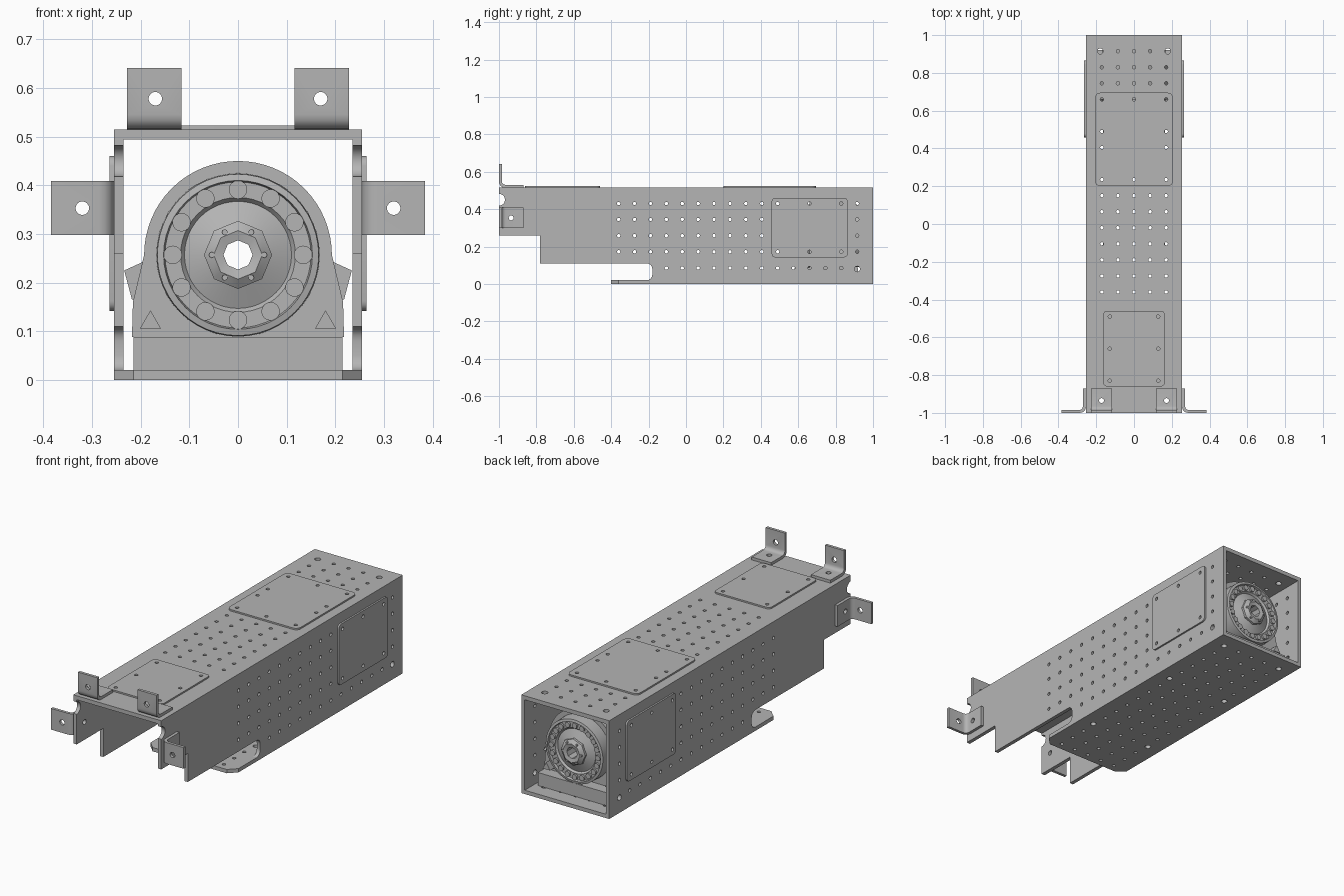
import bpy, bmesh
from math import pi, sin, cos
from mathutils import Matrix, Vector

if "Cube" in bpy.data.objects:
    bpy.data.objects.remove(bpy.data.objects["Cube"])

grey = bpy.data.materials.new("plain grey")
grey.use_nodes = True
TONE = (0.46, 0.46, 0.46, 1)
grey.diffuse_color = TONE
grey.node_tree.nodes["Principled BSDF"].inputs["Base Color"].default_value = TONE

AXIS_Z = 0.257   # height of the drive axis
MID_Y = 0.76     # middle of the drive along the tube
PITCH = 0.085    # hole spacing


def finish(name, bm):
    bmesh.ops.recalc_face_normals(bm, faces=bm.faces)
    mesh = bpy.data.meshes.new(name)
    bm.to_mesh(mesh)
    bm.free()
    mesh.materials.append(grey)
    ob = bpy.data.objects.new(name, mesh)
    bpy.context.collection.objects.link(ob)
    return ob


def place(axis, a, u, v):
    return Vector({"x": (a, u, v), "y": (u, a, v), "z": (u, v, a)}[axis])


def prism(name, axis, pts, lo, hi):
    """Extrude a flat outline along an axis."""
    bm = bmesh.new()
    face = bm.faces.new([bm.verts.new(place(axis, lo, u, v)) for u, v in pts])
    new = bmesh.ops.extrude_face_region(bm, geom=[face])["geom"]
    verts = [g for g in new if isinstance(g, bmesh.types.BMVert)]
    bmesh.ops.translate(bm, verts=verts, vec=place(axis, hi - lo, 0, 0))
    return finish(name, bm)


def rods(name, axis, spots, lo, hi, sides=16, taper=1.0):
    """Several parallel cylinders; each spot is (u, v, radius)."""
    bm = bmesh.new()
    turn = {"x": Matrix.Rotation(pi / 2, 4, "Y"),
            "y": Matrix.Rotation(pi / 2, 4, "X"), "z": Matrix()}[axis]
    for u, v, r in spots:
        loc = Matrix.Translation(place(axis, (lo + hi) / 2, u, v))
        bmesh.ops.create_cone(bm, cap_ends=True, segments=sides, radius1=r,
                              radius2=r * taper, depth=hi - lo, matrix=loc @ turn)
    return finish(name, bm)


def drill(ob, axis, spots, lo, hi):
    cutter = rods("cutter", axis, spots, lo, hi)
    cutter.hide_render = True
    mod = ob.modifiers.new("holes", "BOOLEAN")
    mod.operation, mod.solver, mod.object = "DIFFERENCE", "EXACT", cutter
    bpy.context.view_layer.objects.active = ob
    bpy.ops.object.modifier_apply(modifier=mod.name)
    bpy.data.objects.remove(cutter)


def lathe(name, profile, steps):
    """Turn a closed (radius, offset) loop around the drive axis."""
    bm = bmesh.new()
    vs = [bm.verts.new((r, MID_Y + o, AXIS_Z)) for r, o in profile]
    es = [bm.edges.new((vs[i - 1], vs[i])) for i in range(len(vs))]
    bmesh.ops.spin(bm, geom=vs + es, cent=(0, MID_Y, AXIS_Z), axis=(0, 1, 0),
                   angle=2 * pi, steps=steps)
    bmesh.ops.remove_doubles(bm, verts=bm.verts, dist=0.0002)
    return finish(name, bm)


def arc(cu, cv, r, start, end, n):
    steps = [start + (end - start) * i / n for i in range(n + 1)]
    return [(cu + r * cos(t), cv + r * sin(t)) for t in steps]


def rounded(u0, u1, v0, v1, r):
    out = []
    for k, (u, v) in enumerate([(u1 - r, v1 - r), (u0 + r, v1 - r),
                                (u0 + r, v0 + r), (u1 - r, v0 + r)]):
        out += arc(u, v, r, k * pi / 2, (k + 1) * pi / 2, 4)
    return out


def ring(n, radius, size):
    return [(radius * cos(2 * pi * i / n), AXIS_Z + radius * sin(2 * pi * i / n), size)
            for i in range(n)]


SMALL, BIG = 0.009, 0.015
rows_y = [-0.36 + PITCH * k for k in range(16)]
cols = [PITCH * k for k in range(-2, 3)]

# Side walls with stepped front, round notch and lower slot
wall = [(1, 0.02), (1, 0.515), (-1, 0.515)]
wall += arc(-1, 0.45, 0.032, pi / 2, -pi / 2, 10)
wall += [(-1, 0.26), (-0.78, 0.26), (-0.78, 0.11)]
wall += arc(-0.21, 0.08, 0.03, pi / 2, 0, 4) + arc(-0.21, 0.05, 0.03, 0, -pi / 2, 4)
side_holes = [(-0.935, 0.353, 0.013), (0.915, 0.08, BIG)]
for z in (0.085, 0.172, 0.258, 0.345, 0.43):
    for k, y in enumerate(rows_y):
        if z < 0.1:
            keep = 3 <= k <= 14
        elif z in (0.172, 0.43):
            keep = k not in (11, 13)
        else:
            keep = k < 10 or k == 15
        if keep:
            side_holes.append((y, z, SMALL))
for side, s in (("left", 1), ("right", -1)):
    lo, hi = sorted((s * 0.235, s * 0.255))
    ob = prism(side + "_wall", "x", wall, lo, hi)
    drill(ob, "x", side_holes, lo - 0.02, hi + 0.02)


# Top and floor panels with hole grids
def grid(big_rows):
    return [(x * 1.05, y, BIG) if abs(x) > 0.1 and k in big_rows else (x, y, SMALL)
            for k, y in enumerate(rows_y) for x in cols]


top = prism("top_panel", "z", [(-0.235, -1), (0.235, -1), (0.235, 1), (-0.235, 1)],
            0.494, 0.515)
drill(top, "z", grid({15}) + [(s * 0.172, -0.935, 0.013) for s in (-1, 1)], 0.45, 0.55)
floor = prism("floor_panel", "z", [(-0.215, -0.4), (0.215, -0.4), (0.255, -0.36),
                                   (0.255, 1), (-0.255, 1), (-0.255, -0.36)], 0, 0.02)
drill(floor, "z", grid({3, 10, 15}), -0.05, 0.05)

# Access covers
cover = prism("front_top_cover", "z", rounded(-0.163, 0.163, -0.86, -0.46, 0.02), 0.515, 0.523)
drill(cover, "z", [(x, y, SMALL) for x in (-0.128, 0.128) for y in (-0.49, -0.66, -0.83)],
      0.5, 0.55)
cover = prism("rear_top_cover", "z", rounded(-0.205, 0.205, 0.2, 0.695, 0.025), 0.515, 0.523)
drill(cover, "z", [(x, y, SMALL) for x in (-0.17, 0, 0.17) for y in (0.235, 0.405, 0.49, 0.66)
                   if x or y in (0.235, 0.66)], 0.5, 0.55)
for side, s in (("left", 1), ("right", -1)):
    lo, hi = sorted((s * 0.255, s * 0.264))
    cover = prism(side + "_side_cover", "x", rounded(0.458, 0.865, 0.142, 0.46, 0.02), lo, hi)
    drill(cover, "x", [(y, z, SMALL) for y in (0.49, 0.66, 0.83) for z in (0.172, 0.43)],
          lo - 0.02, hi + 0.02)

# Angle brackets at the front, outline as (y, distance from the tube)
angle = [(-1, 0.126), (-0.985, 0.126)]
angle += arc(-0.965, 0.035, 0.02, pi, 1.5 * pi, 4)
angle += [(-0.87, 0.015), (-0.87, 0)]
angle += arc(-0.97, 0.03, 0.03, 1.5 * pi, pi, 4)
for side, s in (("left", 1), ("right", -1)):
    x = s * 0.172
    ob = prism(side + "_top_bracket", "x", [(y, 0.515 + d) for y, d in angle],
               x - 0.056, x + 0.056)
    drill(ob, "y", [(s * 0.17, 0.578, 0.014)], -1.05, -0.95)
    drill(ob, "z", [(x, -0.935, 0.013)], 0.5, 0.56)
    ob = prism(side + "_side_bracket", "z", [(s * (0.255 + d * 1.03), y) for y, d in angle],
               0.298, 0.409)
    drill(ob, "y", [(s * 0.32, 0.353, 0.014)], -1.05, -0.95)
    lo, hi = sorted((s * 0.24, s * 0.3))
    drill(ob, "x", [(-0.935, 0.353, 0.013)], lo, hi)

# Drive mount: base block, arched housing, ears and gussets
prism("mount_base", "y", [(-0.215, 0.02), (0.215, 0.02), (0.215, 0.088), (-0.215, 0.088)],
      0.58, 0.92)
arch = [(-0.218, 0.088), (0.218, 0.088), (0.216, 0.16)]
arch += arc(0, AXIS_Z, 0.193, 0, pi, 32) + [(-0.216, 0.16)]
housing = prism("drive_housing", "y", arch, 0.66, 0.86)
drill(housing, "y", [(0, AXIS_Z, 0.14)], 0.6, 0.95)
for side, s in (("left", 1), ("right", -1)):
    prism(side + "_mount_ear", "y", [(s * 0.19, 0.245), (s * 0.234, 0.225),
                                     (s * 0.218, 0.165), (s * 0.19, 0.165)], 0.7, 0.82)
    rods(side + "_rear_gusset", "y", [(s * 0.18, 0.118, 0.025)], 0.86, 0.9, 3)
    rods(side + "_front_gusset", "y", [(s * 0.18, 0.118, 0.025)], 0.62, 0.66, 3)

# Drive wheel, dished on both faces, with a hollow hub
half = [(0.062, 0.165), (0.11, 0.145), (0.118, 0.155), (0.15, 0.155),
        (0.153, 0.168), (0.166, 0.165), (0.168, 0.11)]
lathe("drive_wheel", half + [(r, -o) for r, o in reversed(half)], 48)
hub = [(0.03, 0.185), (0.05, 0.19), (0.07, 0.175)]
lathe("wheel_hub", hub + [(r, -o) for r, o in reversed(hub)], 8)
rods("rear_rollers", "y", ring(20, 0.135, 0.014), MID_Y + 0.14, MID_Y + 0.165)
rods("front_rollers", "y", ring(12, 0.134, 0.019), MID_Y - 0.165, MID_Y - 0.14)
for end, s in (("rear", 1), ("front", -1)):
    lo, hi = sorted((MID_Y + s * 0.17, MID_Y + s * 0.19))
    rods(end + "_hub_bolts", "y", ring(6, 0.054, 0.006), lo, hi, 8)

# Smooth the round surfaces, keep the edges crisp
for ob in bpy.context.scene.objects:
    ob.select_set(ob.type == "MESH")
bpy.context.view_layer.objects.active = housing
bpy.ops.object.shade_smooth_by_angle()
